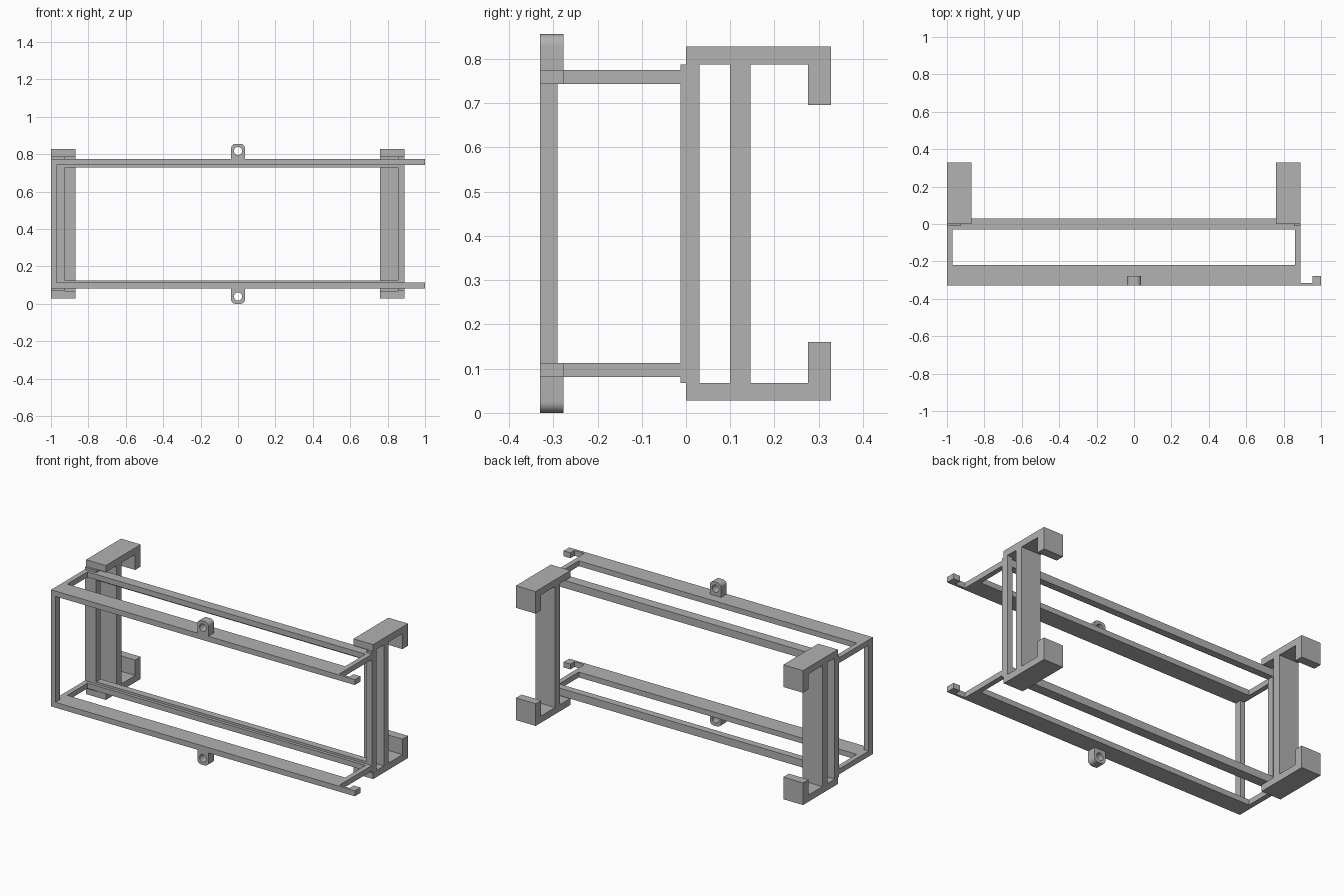
import bpy, bmesh, math
from mathutils import Matrix

cube = bpy.data.objects.get("Cube")
if cube:
    bpy.data.objects.remove(cube, do_unlink=True)

grey = bpy.data.materials.new("plain grey")
grey.use_nodes = True
colour = (0.445, 0.445, 0.445, 1)
grey.diffuse_color = colour
grey.node_tree.nodes["Principled BSDF"].inputs["Base Color"].default_value = colour

# Which world axes an outline's u, v and depth follow
PLANES = {"xy": (0, 1, 2), "yz": (1, 2, 0), "xz": (0, 2, 1)}


def panel(name, plane, outlines, start, end):
    """Extrude a flat outline, with any inner outlines as holes."""
    curve = bpy.data.curves.new(name, "CURVE")
    curve.dimensions = "2D"
    curve.fill_mode = "BOTH"
    curve.extrude = (end - start) / 2
    for points in outlines:
        spline = curve.splines.new("POLY")
        spline.points.add(len(points) - 1)
        for p, (u, v) in zip(spline.points, points):
            p.co = (u, v, 0, 1)
        spline.use_cyclic_u = True
    temp = bpy.data.objects.new(name + " outline", curve)
    mesh = bpy.data.meshes.new_from_object(temp)
    bpy.data.objects.remove(temp)
    bpy.data.curves.remove(curve)
    turn = Matrix.Identity(4)
    for row in range(3):
        for col in range(3):
            turn[row][col] = float(PLANES[plane][col] == row)
    turn[PLANES[plane][2]][3] = (start + end) / 2
    bm = bmesh.new()
    bm.from_mesh(mesh)
    bm.transform(turn)
    bmesh.ops.remove_doubles(bm, verts=bm.verts, dist=0.0001)
    bmesh.ops.recalc_face_normals(bm, faces=bm.faces)
    for f in bm.faces:
        f.smooth = False
        f.material_index = 0
    bm.to_mesh(mesh)
    bm.free()
    mesh.materials.clear()
    mesh.materials.append(grey)
    mesh.name = name
    obj = bpy.data.objects.new(name, mesh)
    bpy.context.collection.objects.link(obj)
    return obj


def rect(u0, u1, v0, v1):
    return [(u0, v0), (u1, v0), (u1, v1), (u0, v1)]


def arc(cu, cv, r, a0, a1, n):
    return [(cu + r * math.cos(math.radians(a0 + (a1 - a0) * i / n)),
             cv + r * math.sin(math.radians(a0 + (a1 - a0) * i / n))) for i in range(n + 1)]


LEFT, RIGHT, FRONT = -1.0, 0.89, -0.33
MID = 0.428
HALF = 0.347      # half height of the frame
PLATE = 0.032     # plate thickness

# Top and bottom plates, each with a hooked arm and a lug
plate_outline = [(LEFT, FRONT), (1, FRONT), (1, -0.277), (0.955, -0.277),
                 (0.955, -0.315), (RIGHT, -0.315), (RIGHT, -0.012), (LEFT, -0.012)]
plate_outline = plate_outline[:6] + [(RIGHT, 0), (LEFT, 0)]
window = rect(LEFT + 0.03, RIGHT - 0.03, -0.22, -0.03)
for side, label in ((1, "top"), (-1, "bottom")):
    def level(d, side=side):
        return MID + side * d

    z0, z1 = sorted((level(HALF), level(HALF - PLATE)))
    panel(label + "_plate", "xy", [plate_outline, window], z0, z1)

    # Rear rail, deeper than the plate
    z0, z1 = sorted((level(HALF), level(HALF - 0.045)))
    panel(label + "_rear_rail", "yz", [rect(-0.012, 0.03, z0, z1)], -0.925, 0.855)

    # Rounded lug with a round hole
    r, w, tip = 0.025, 0.037, 0.428
    lug = [(-w, HALF), (w, HALF)]
    lug += arc(w - r, tip - r, r, 0, 90, 8) + arc(r - w, tip - r, r, 90, 180, 8)
    hole = arc(0, 0.389, 0.022, 0, 345, 23)
    obj = panel(label + "_lug", "xz",
                [[(u, level(v)) for u, v in ring] for ring in (lug, hole)], FRONT, -0.277)
    bpy.ops.object.select_all(action="DESELECT")
    obj.select_set(True)
    bpy.context.view_layer.objects.active = obj
    bpy.ops.object.shade_smooth_by_angle(angle=math.radians(35))

# Single front post
panel("front_post", "xy", [rect(LEFT, LEFT + 0.03, FRONT, -0.29)],
      MID - HALF + PLATE, MID + HALF - PLATE)

# Rear posts and the hooked clips behind them
upper = [(0, 0.36), (0, 0.40), (0.328, 0.40), (0.328, 0.268), (0.276, 0.268), (0.276, 0.36),
         (0.146, 0.36)]
lower = [(y, -d) for y, d in reversed(upper)]
web = [(0.10, -0.36), (0.10, 0.36)]
clip = [(y, MID + d) for y, d in upper + lower + web]
for label, p0, p1, c0, c1 in (("right", LEFT, -0.925, LEFT, -0.87),
                              ("left", 0.855, RIGHT, 0.76, RIGHT)):
    panel(label + "_rear_post", "xy", [rect(p0, p1, -0.012, 0.03)], MID - 0.36, MID + 0.36)
    panel(label + "_clip", "yz", [clip], c0, c1)
